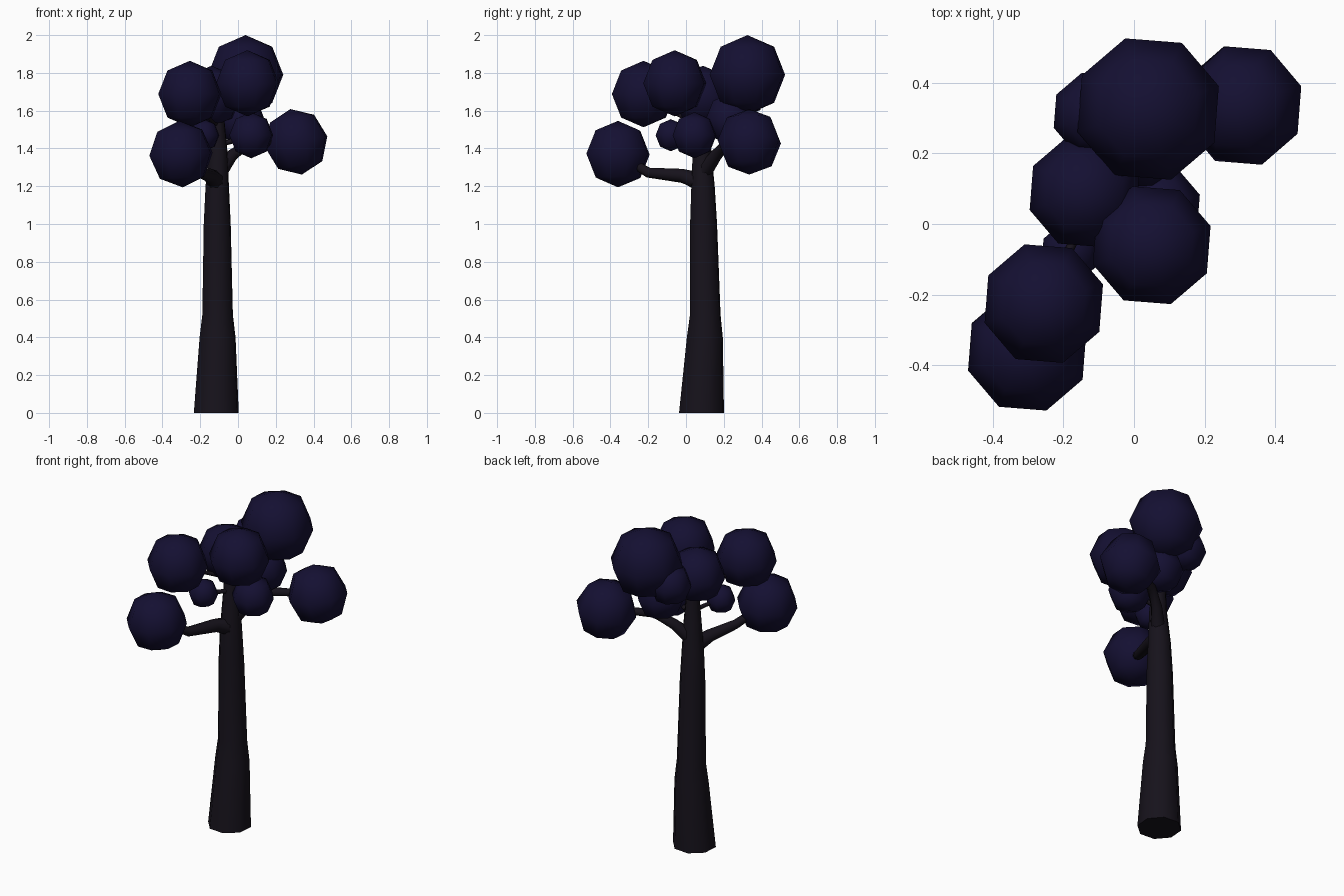
import bpy, bmesh, math
from mathutils import Vector, Matrix

if "Cube" in bpy.data.objects:
    bpy.data.objects.remove(bpy.data.objects["Cube"])


def material(name, rgb):
    m = bpy.data.materials.new(name)
    m.diffuse_color = (*rgb, 1)
    m.use_nodes = True
    m.node_tree.nodes["Principled BSDF"].inputs["Base Color"].default_value = m.diffuse_color
    return m


LEAF = material("leaf_navy", (0.007, 0.005, 0.032))
BARK = material("bark_dark", (0.008, 0.006, 0.011))


def finish(bm, name, mat):
    bmesh.ops.recalc_face_normals(bm, faces=bm.faces)
    me = bpy.data.meshes.new(name)
    bm.to_mesh(me)
    bm.free()
    me.materials.append(mat)
    ob = bpy.data.objects.new(name, me)
    bpy.context.collection.objects.link(ob)
    for p in me.polygons:
        p.use_smooth = len(p.vertices) < 5   # end caps stay flat
    return ob


def tube(name, path, sides=8):
    """Tapered tube through (x, y, z, radius) points."""
    bm = bmesh.new()
    pts = [Vector(p[:3]) for p in path]
    rings = []
    for i, p in enumerate(pts):
        d = pts[min(i + 1, len(pts) - 1)] - pts[max(i - 1, 0)]
        if i == 0 and p.z == 0:
            d = Vector((0, 0, 1))            # level foot on the ground
        side = Vector((0, 1, 0)).cross(d)
        if side.length < 0.3 * d.length:
            side = Vector((1, 0, 0)).cross(d)
        u = side.normalized()
        v = d.normalized().cross(u)
        ring = []
        for k in range(sides):
            a = math.tau * k / sides + math.radians(18)
            ring.append(bm.verts.new(p + path[i][3] * (math.cos(a) * u + math.sin(a) * v)))
        rings.append(ring)
    for a, b in zip(rings, rings[1:]):
        for k in range(sides):
            j = (k + 1) % sides
            bm.faces.new((a[k], a[j], b[j], b[k]))
    bm.faces.new(rings[0])
    bm.faces.new(rings[-1])
    return finish(bm, name, BARK)


def foliage(name, x, y, z, r, tilt=0):
    """Eight-sided ball of leaves, optionally leaning sideways."""
    bm = bmesh.new()
    rot = Matrix.Rotation(math.radians(tilt), 4, 'Y') @ Matrix.Rotation(math.radians(18), 4, 'Z')
    bmesh.ops.create_uvsphere(bm, u_segments=8, v_segments=4, radius=r,
                              matrix=Matrix.Translation((x, y, z)) @ rot)
    return finish(bm, name, LEAF)


# Trunk
tube("trunk", [(-0.115, 0.082, 0, 0.125), (-0.108, 0.1, 0.4, 0.1), (-0.108, 0.102, 0.52, 0.085),
               (-0.11, 0.093, 1.0, 0.075), (-0.11, 0.09, 1.2, 0.065),
               (-0.105, 0.085, 1.38, 0.052), (-0.11, 0.09, 1.65, 0.03)])

# Leaf balls
foliage("leaf_ball_top", 0.04, 0.325, 1.79, 0.21)
foliage("leaf_ball_front", 0.05, -0.06, 1.745, 0.175)
foliage("leaf_ball_left", -0.255, -0.225, 1.688, 0.176)
foliage("leaf_ball_low_left", -0.302, -0.36, 1.37, 0.176, -3)
foliage("leaf_ball_low_right", 0.308, 0.335, 1.435, 0.176, -10)
foliage("leaf_ball_centre", -0.14, 0.09, 1.675, 0.163)
foliage("leaf_ball_lower_centre", 0.07, 0.045, 1.47, 0.122)
foliage("leaf_ball_small", -0.18, -0.08, 1.47, 0.085)
foliage("leaf_ball_back", -0.11, 0.31, 1.69, 0.123)
foliage("leaf_ball_inner_back", 0.01, 0.235, 1.555, 0.137)

# Thick lower branches
tube("branch_low_left", [(-0.11, 0.09, 1.22, 0.055), (-0.145, -0.02, 1.255, 0.038),
                         (-0.2, -0.2, 1.272, 0.028), (-0.29, -0.34, 1.36, 0.02)])
tube("branch_low_right", [(-0.1, 0.09, 1.27, 0.045), (-0.03, 0.16, 1.365, 0.032),
                          (0.06, 0.22, 1.43, 0.026), (0.28, 0.32, 1.435, 0.018)])

# Thin upper twigs
twigs = {
    "small": (1.44, (-0.18, -0.08, 1.47)),
    "front": (1.55, (0.04, -0.05, 1.73)),
    "left": (1.52, (-0.25, -0.21, 1.66)),
    "top": (1.54, (0.03, 0.31, 1.76)),
    "lower_centre": (1.42, (0.06, 0.05, 1.46)),
    "back": (1.53, (-0.11, 0.3, 1.68)),
}
for name, (z, end) in twigs.items():
    tube("twig_" + name, [(-0.105, 0.087, z, 0.016), (*end, 0.01)], 6)
